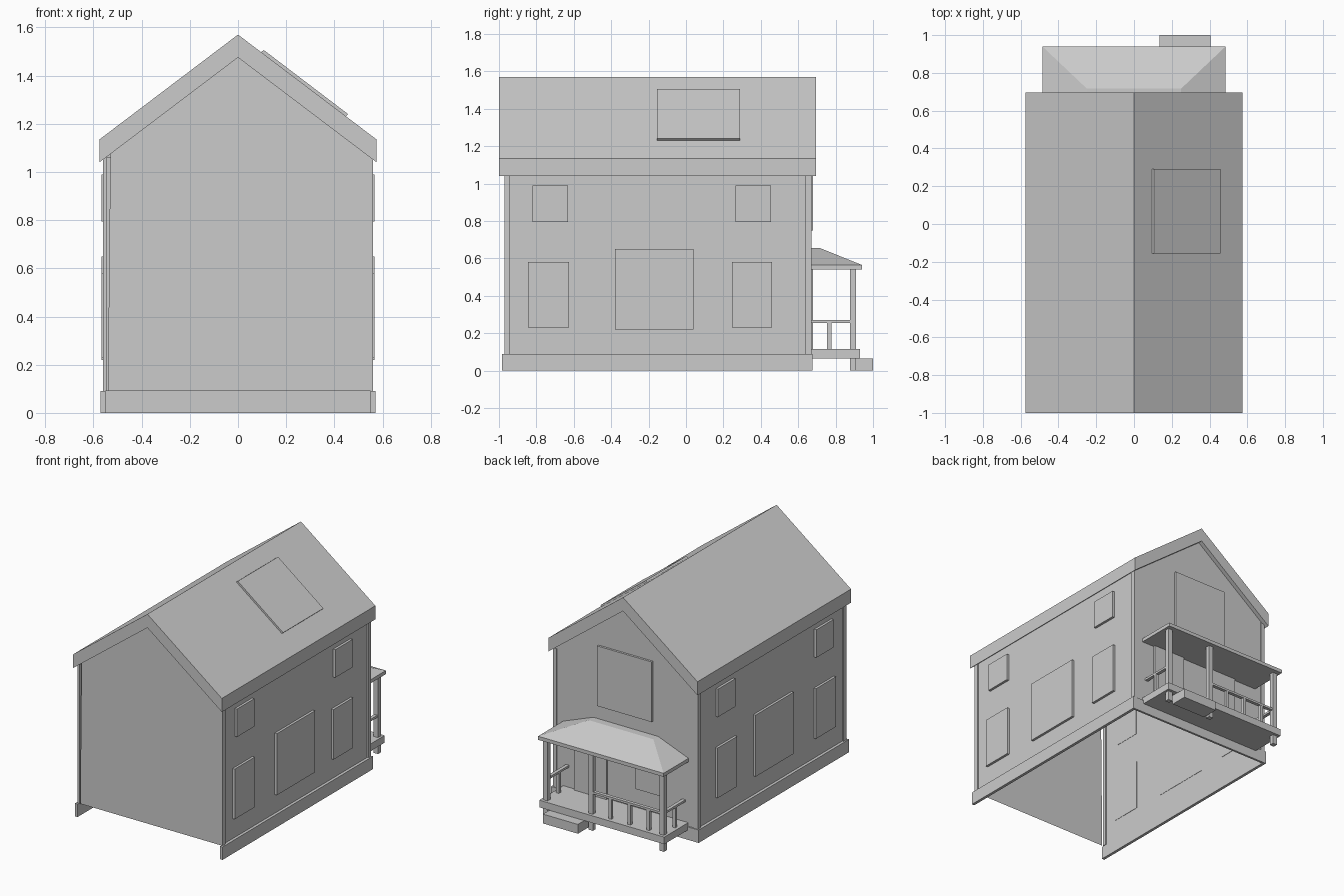
import bpy


def mesh(name, verts, faces):
    me = bpy.data.meshes.new(name)
    me.from_pydata(verts, [], faces)
    me.update()
    ob = bpy.data.objects.new(name, me)
    bpy.context.collection.objects.link(ob)
    return ob


def box(name, x0, x1, y0, y1, z0, z1):
    v = [(x, y, z) for x in (x0, x1) for y in (y0, y1) for z in (z0, z1)]
    f = [(0, 1, 3, 2), (4, 6, 7, 5), (0, 4, 5, 1), (2, 3, 7, 6), (0, 2, 6, 4), (1, 5, 7, 3)]
    return mesh(name, v, f)


def pair(name, x0, x1, *yz):
    # the same box on the right and left sides
    box("right_" + name, x0, x1, *yz)
    box("left_" + name, -x1, -x0, *yz)


def prism(name, profile, y0, y1):
    # extrude an xz profile along y
    n = len(profile)
    v = [(x, y, z) for y in (y0, y1) for x, z in profile]
    f = [tuple(range(n)), tuple(range(2 * n - 1, n - 1, -1))]
    f += [(i, i + n, (i + 1) % n + n, (i + 1) % n) for i in range(n)]
    return mesh(name, v, f)


# Thin open-bottomed walls
def gable_wall(name, y, profile):
    order = range(len(profile)) if y < 0 else reversed(range(len(profile)))
    mesh(name, [(x, y, z) for x, z in profile], [tuple(order)])


gable_wall("front_wall", -0.97, [(-0.54, 0.09), (0.55, 0.09), (0.55, 1.06), (0, 1.475), (-0.53, 1.075)])
gable_wall("back_wall", 0.665, [(-0.55, 0.09), (0.55, 0.09), (0.55, 1.06), (0, 1.475), (-0.55, 1.06)])
for s, side in ((1, "right"), (-1, "left")):
    mesh(side + "_wall", [(s * 0.55, -0.97, 0.07), (s * 0.55, 0.665, 0.07),
                          (s * 0.55, 0.665, 1.06), (s * 0.55, -0.97, 1.06)],
         [(0, 1, 2, 3)[::s]])

# Base skirt (open at the front) and corner boards
pair("skirt", 0.55, 0.57, -0.985, 0.675, 0, 0.09)
box("back_skirt", -0.55, 0.55, 0.66, 0.675, 0, 0.09)
pair("front_corner_board", 0.545, 0.56, -0.97, -0.94, 0.09, 1.06)
pair("back_corner_board", 0.53, 0.56, 0.64, 0.67, 0.09, 1.06)

# Gabled roof slab
prism("roof", [(-0.575, 1.04), (0, 1.475), (0.575, 1.04), (0.575, 1.135), (0, 1.57), (-0.575, 1.135)], -1, 0.695)

# Raised roof panel on the right slope
def slope(x, lift):
    return (x, 1.57 - x * 0.757 + lift)


prism("roof_panel", [slope(0.092, -0.005), slope(0.445, -0.005), (0.457, 1.24), (0.107, 1.506)], -0.155, 0.29)

# Side windows
for name, y0, y1, z0, z1 in (
        ("upper_front_window", -0.82, -0.63, 0.795, 0.99),
        ("upper_back_window", 0.265, 0.455, 0.795, 0.99),
        ("lower_front_window", -0.845, -0.625, 0.23, 0.58),
        ("lower_back_window", 0.245, 0.46, 0.23, 0.58),
        ("large_window", -0.38, 0.04, 0.22, 0.65)):
    pair(name, 0.548, 0.567, y0, y1, z0, z1)

# Back gable window, porch window and door
box("gable_window", -0.21, 0.21, 0.66, 0.68, 0.75, 1.17)
box("porch_window", -0.3, -0.085, 0.66, 0.68, 0.25, 0.54)
box("porch_door", 0.14, 0.39, 0.66, 0.68, 0.115, 0.54)

# Porch deck, step and posts
box("porch_deck", -0.483, 0.483, 0.655, 0.93, 0.065, 0.115)
box("porch_step", 0.135, 0.405, 0.88, 1.0, 0, 0.065)
for i, x in enumerate((-0.45, 0.1, 0.45)):
    box(f"porch_post_{i}", x - 0.017, x + 0.017, 0.878, 0.91, 0, 0.545)

# Railings with balusters
pair("side_rail", 0.438, 0.462, 0.665, 0.88, 0.255, 0.27)
pair("side_baluster", 0.439, 0.461, 0.755, 0.777, 0.115, 0.257)
box("back_rail", -0.45, 0.1, 0.882, 0.906, 0.255, 0.27)
for i, x in enumerate((-0.34, -0.193, -0.045)):
    box(f"back_baluster_{i}", x - 0.011, x + 0.011, 0.883, 0.905, 0.115, 0.257)

# Porch roof: flat eave slab with a hipped top
hw, yb, yf = 0.485, 0.665, 0.94
verts = [(x, y, z) for z in (0.54, 0.565) for x, y in ((-hw, yb), (hw, yb), (hw, yf), (-hw, yf))]
verts += [(x, y, 0.655) for x, y in ((-0.25, yb), (0.25, yb), (0.25, 0.717), (-0.25, 0.717))]
faces = [(3, 2, 1, 0), (8, 9, 10, 11)]
faces += [(k + i, k + (i + 1) % 4, k + 4 + (i + 1) % 4, k + 4 + i) for k in (0, 4) for i in range(4)]
mesh("porch_roof", verts, faces)
